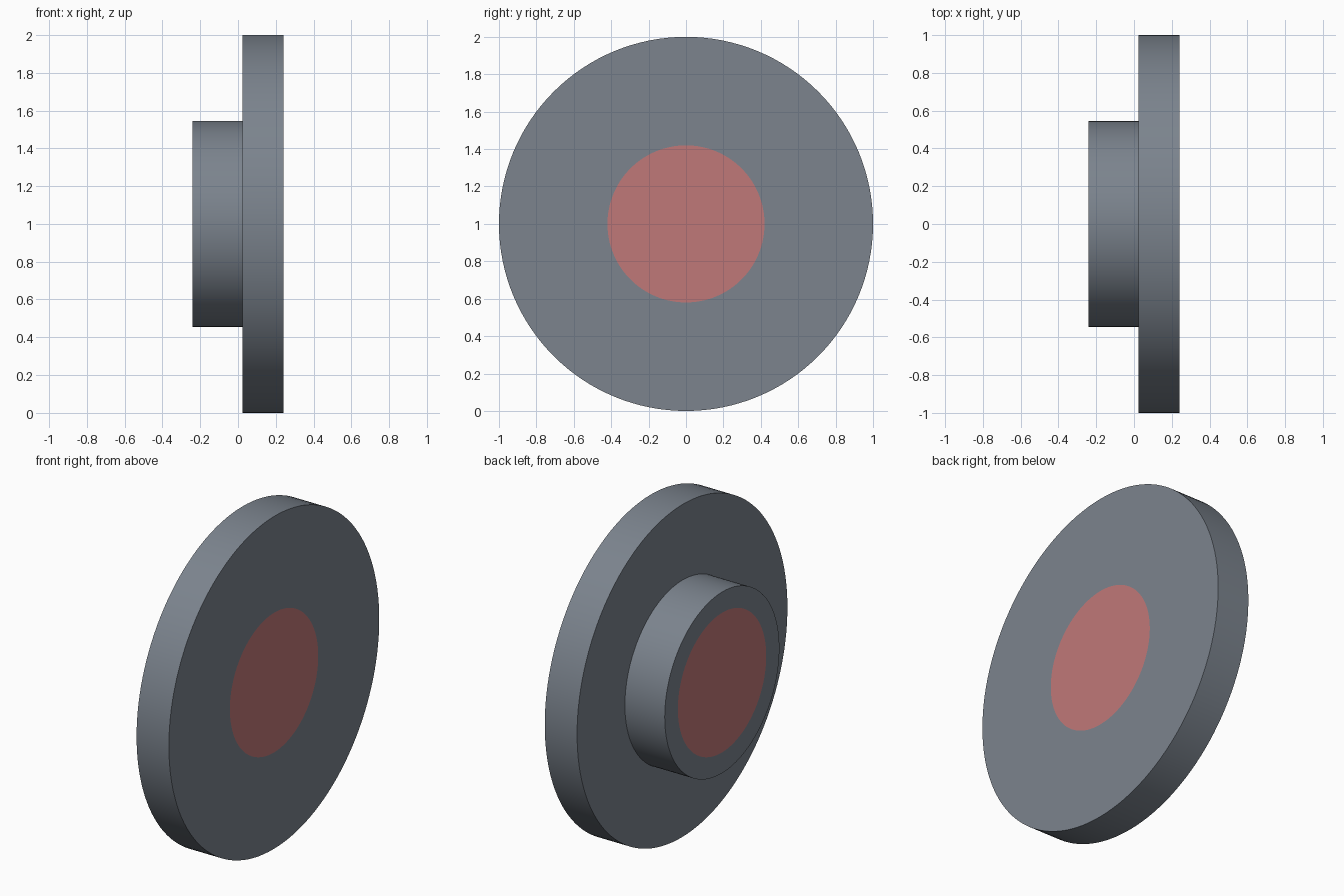
import bpy, bmesh, math

if "Cube" in bpy.data.objects:
    bpy.data.objects.remove(bpy.data.objects["Cube"])

SIDES = 128


def material(name, color):
    m = bpy.data.materials.new(name)
    m.diffuse_color = (*color, 1)
    m.use_nodes = True
    m.node_tree.nodes["Principled BSDF"].inputs["Base Color"].default_value = m.diffuse_color
    return m


grey = material("steel grey", (0.20, 0.23, 0.27))
red = material("dusty red", (0.53, 0.19, 0.19))

# Profile (x, radius) from the hub end to the flange face
profile = [(-0.24, 0.42), (-0.24, 0.545), (0.025, 0.545),
           (0.025, 1.0), (0.24, 1.0), (0.24, 0.42)]

# Stepped wheel turned about the x axis
bm = bmesh.new()
rings = []
for x, r in profile:
    rings.append([bm.verts.new((x, r * math.cos(a), 1 + r * math.sin(a)))
                  for a in (2 * math.pi * i / SIDES for i in range(SIDES))])
for a, b in zip(rings, rings[1:]):
    for i in range(SIDES):
        j = (i + 1) % SIDES
        bm.faces.new((a[i], a[j], b[j], b[i]))

# Red core showing flush at both ends
for ring in (rings[0], rings[-1]):
    bm.faces.new(ring).material_index = 1
bmesh.ops.recalc_face_normals(bm, faces=bm.faces)

mesh = bpy.data.meshes.new("stepped_wheel")
bm.to_mesh(mesh)
bm.free()
mesh.materials.append(grey)
mesh.materials.append(red)
wheel = bpy.data.objects.new("stepped_wheel", mesh)
bpy.context.collection.objects.link(wheel)
bpy.context.view_layer.objects.active = wheel
wheel.select_set(True)
bpy.ops.object.shade_smooth_by_angle(angle=math.radians(30))
